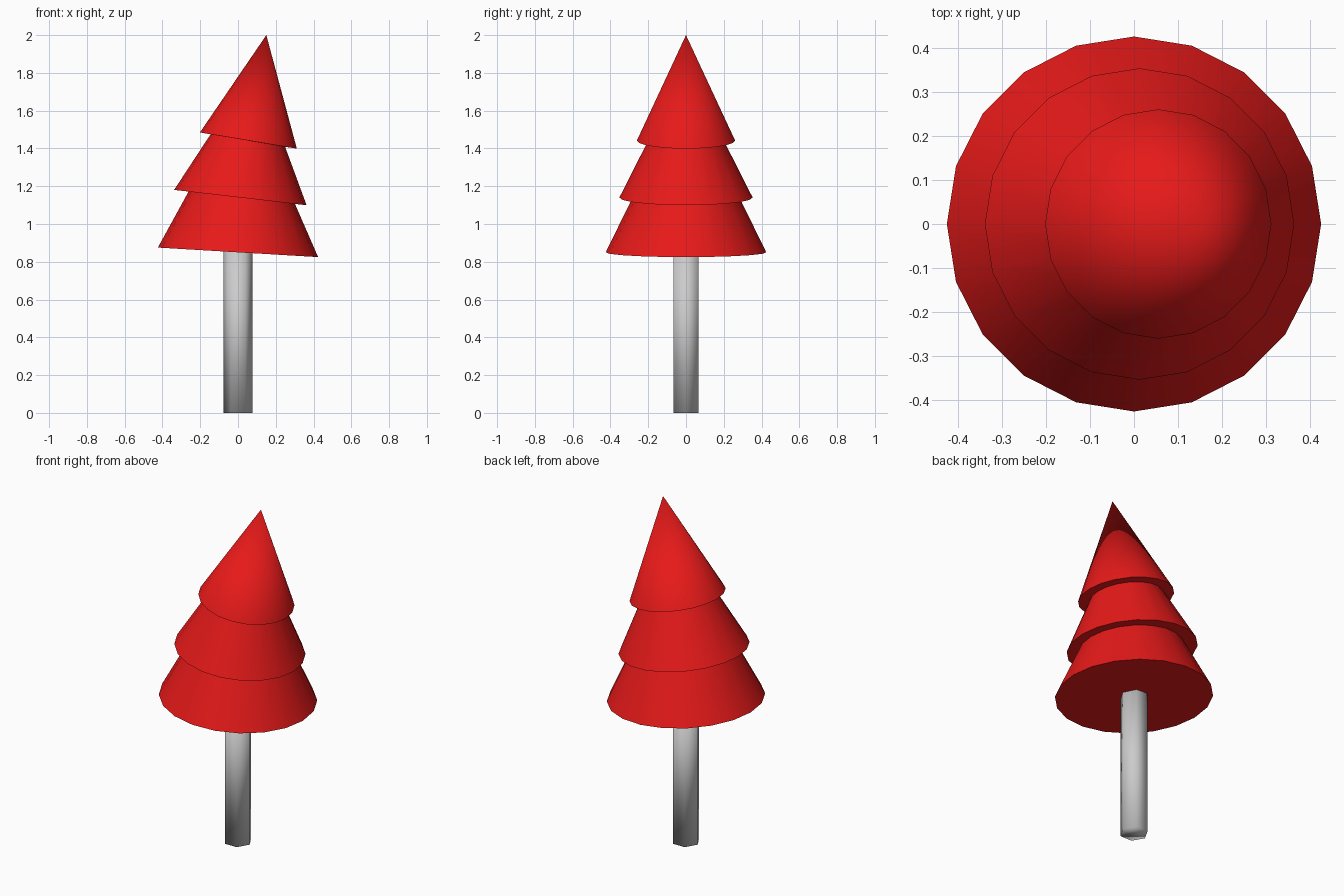
import bpy, bmesh
from math import sin, cos, tau, radians

if "Cube" in bpy.data.objects:
    bpy.data.objects.remove(bpy.data.objects["Cube"])


def loft(name, rings, sides, limit, color=None):
    """Skin rings (x, z, radius, tilt in degrees); a zero radius makes a tip."""
    bm = bmesh.new()
    loops = []
    for x, z, r, tilt in rings:
        t = radians(tilt)
        if r == 0:
            loops.append([bm.verts.new((x, 0, z))])
            continue
        loops.append([bm.verts.new((x + r * cos(a) * cos(t), r * sin(a),
                                    z - r * cos(a) * sin(t)))
                      for a in (tau * i / sides for i in range(sides))])
    bm.faces.new(loops[0][::-1])
    for lo, hi in zip(loops, loops[1:]):
        for i in range(sides):
            j = (i + 1) % sides
            if len(hi) == 1:
                bm.faces.new((lo[i], lo[j], hi[0]))
            else:
                bm.faces.new((lo[i], lo[j], hi[j], hi[i]))
    if len(loops[-1]) > 1:
        bm.faces.new(loops[-1])
    bmesh.ops.recalc_face_normals(bm, faces=bm.faces)
    mesh = bpy.data.meshes.new(name)
    bm.to_mesh(mesh)
    bm.free()
    ob = bpy.data.objects.new(name, mesh)
    bpy.context.collection.objects.link(ob)
    if color:
        mat = bpy.data.materials.new(name + "_color")
        mat.diffuse_color = color
        mat.use_nodes = True
        mat.node_tree.nodes["Principled BSDF"].inputs["Base Color"].default_value = mat.diffuse_color
        mesh.materials.append(mat)
    bpy.ops.object.select_all(action='DESELECT')
    ob.select_set(True)
    bpy.context.view_layer.objects.active = ob
    if limit is None:
        bpy.ops.object.shade_smooth()
    else:
        bpy.ops.object.shade_smooth_by_angle(angle=radians(limit))
    return ob


# Hexagonal trunk, softly shaded all over
loft("trunk", [(0, 0, 0.077, 0), (0, 0.86, 0.077, 0)], 6, None)

# Leaning foliage: three tiers, each with a wide rim and a narrower neck
loft("foliage", [
    (0, 0.85, 0.425, 3.4), (0.02, 1.14, 0.283, 6.6),
    (0.0125, 1.14, 0.353, 6.6), (0.052, 1.442, 0.20, 9.5),
    (0.055, 1.442, 0.26, 9.5), (0.15, 2.0, 0, 0),
], 20, 35, (0.8, 0.01, 0.01, 1))
